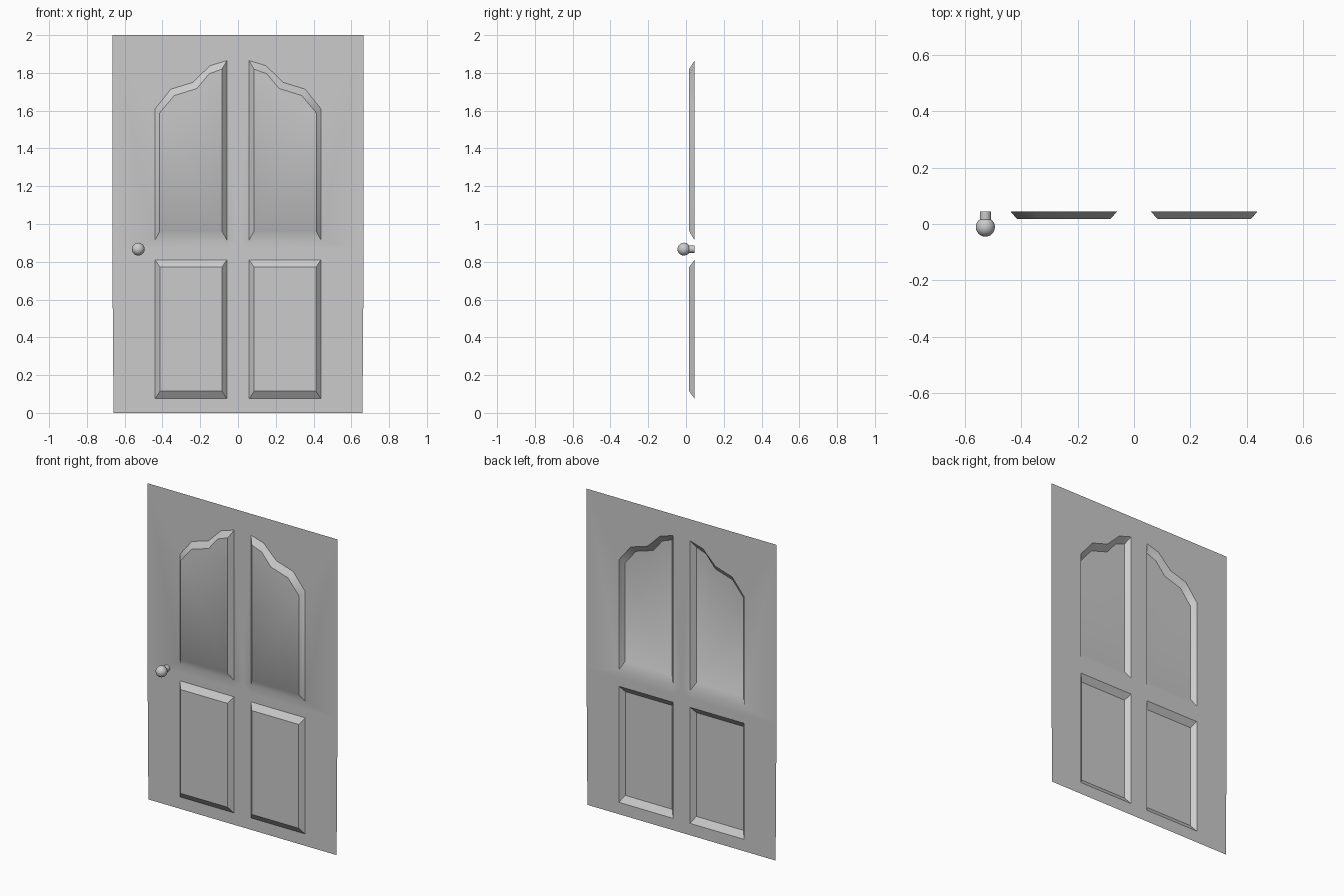
import bpy, bmesh
from math import radians, pi
from mathutils import Matrix

if "Cube" in bpy.data.objects:
    bpy.data.objects.remove(bpy.data.objects["Cube"])

BACK, FRONT = 0.045, 0.017          # sheet plane and raised panel plane
XO, XB = -0.665, -0.659             # outer edge, slightly narrower at the foot
L, R = -0.439, -0.059               # panel columns

# Panel outlines as (x, z), counter-clockwise from the front
low_out = [(L, .075), (R, .075), (R, .81), (L, .81)]
low_in = [(-.413, .115), (-.085, .115), (-.085, .772), (-.413, .772)]
arch = [(R, 1.865), (-.149, 1.838), (-.238, 1.75), (-.355, 1.714), (L, 1.61)]
up_out = [(L, .915), (R, .915)] + arch
up_in = [(-.415, .962), (-.085, .962), (-.085, 1.82), (-.153, 1.795),
         (-.218, 1.717), (-.338, 1.68), (-.415, 1.587)]

bm = bmesh.new()


def face(pts, y=BACK):
    return bm.faces.new([bm.verts.new((x, y, z)) for x, z in pts])


def panel(outer, inner):
    n = len(outer)
    for i in range(n):
        j = (i + 1) % n
        bm.faces.new([bm.verts.new((p[0], y, p[1])) for p, y in
                      ((outer[i], BACK), (outer[j], BACK), (inner[j], FRONT), (inner[i], FRONT))])
    face(inner, FRONT)


# Flat sheet around the panels (left half)
rows = [0, .075, .81, .862, .915]
for a, b in zip(rows, rows[1:]):
    edge = lambda z: XB + (XO - XB) * min(z / .81, 1)
    face([(edge(a), a), (L, a), (L, b), (edge(b), b)])
    face([(R, a), (0, a), (0, b), (R, b)])
    if a != .075:
        face([(L, a), (R, a), (R, b), (L, b)])
face([(XO, .915), (L, .915), (L, 1.61), (L, 2), (XO, 2)])
face([(R, .915), (0, .915), (0, 2), (R, 2), (R, 1.865)])
face(arch[::-1] + [(R, 2), (L, 2)])

# Embossed panels
panel(low_out, low_in)
panel(up_out, up_in)
bmesh.ops.remove_doubles(bm, verts=bm.verts[:], dist=1e-5)

# Mirror to the right half
half = bm.verts[:] + bm.edges[:] + bm.faces[:]
bmesh.ops.mirror(bm, geom=half, matrix=Matrix(), merge_dist=1e-4, axis='X')
for f in bm.faces:
    f.normal_update()
    if f.normal.y > 0:
        f.normal_flip()


def finish(bm, name, angle):
    me = bpy.data.meshes.new(name)
    bm.to_mesh(me)
    bm.free()
    ob = bpy.data.objects.new(name, me)
    bpy.context.collection.objects.link(ob)
    bpy.ops.object.select_all(action='DESELECT')
    ob.select_set(True)
    bpy.context.view_layer.objects.active = ob
    bpy.ops.object.shade_smooth_by_angle(angle=radians(angle))
    return ob


finish(bm, "door_sheet", 33)

# Knob with stem
bm = bmesh.new()
bmesh.ops.create_uvsphere(bm, u_segments=24, v_segments=14, radius=.034,
                          matrix=Matrix.Translation((-.528, -.011, .867)))
finish(bm, "door_knob", 40)
bm = bmesh.new()
bmesh.ops.create_cone(bm, cap_ends=False, segments=20, radius1=.02, radius2=.02, depth=.037,
                      matrix=Matrix.Translation((-.528, .0265, .867)) @ Matrix.Rotation(pi / 2, 4, 'X'))
finish(bm, "knob_stem", 40)
